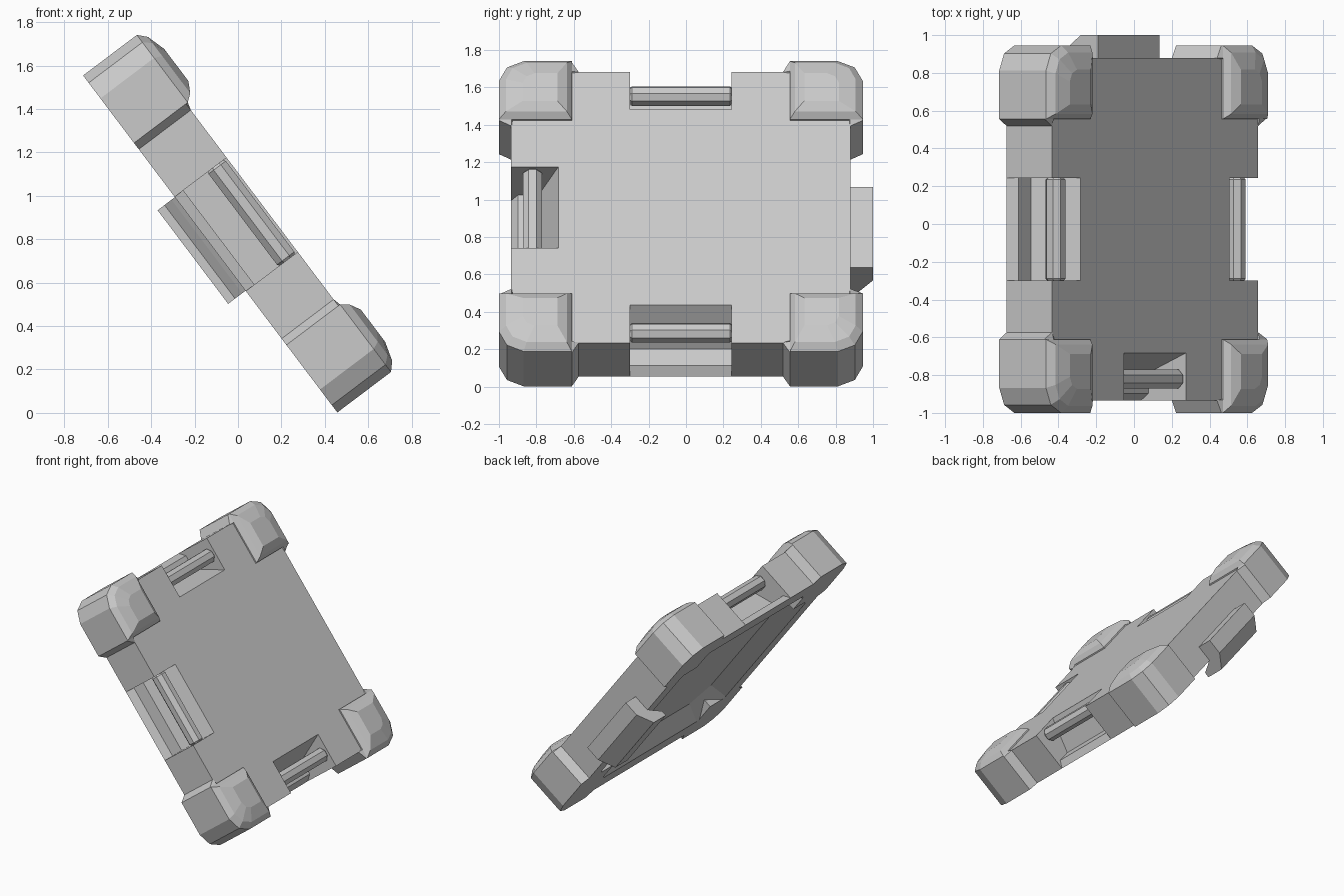
import bpy, bmesh, math
from mathutils import Matrix, Vector

if "Cube" in bpy.data.objects:
    bpy.data.objects.remove(bpy.data.objects["Cube"])

grey = bpy.data.materials.new("light_grey")
grey.use_nodes = True
colour = (0.59, 0.59, 0.59, 1)
grey.diffuse_color = colour
grey.node_tree.nodes["Principled BSDF"].inputs["Base Color"].default_value = colour

# Leaning frame: first axis runs down the panel, third is its outward normal
lean = Matrix(((0.602, 0, 0.798, -0.128),
               (0, 1, 0, -0.0275),
               (-0.798, 0, 0.602, 0.778),
               (0, 0, 0, 1)))


def loft(name, rings, turn=0):
    """Skin a stack of equal rings, turn it in the panel plane, then lean it."""
    bm = bmesh.new()
    loops = [[bm.verts.new(Vector(p)) for p in ring] for ring in rings]
    n = len(loops[0])
    for a, b in zip(loops, loops[1:]):
        for i in range(n):
            j = (i + 1) % n
            bm.faces.new((a[i], a[j], b[j], b[i]))
    bm.faces.new(loops[0])
    bm.faces.new(loops[-1])
    bm.transform(lean @ Matrix.Rotation(turn, 4, "Z"))
    bmesh.ops.recalc_face_normals(bm, faces=bm.faces)
    mesh = bpy.data.meshes.new(name)
    bm.to_mesh(mesh)
    bm.free()
    mesh.materials.append(grey)
    obj = bpy.data.objects.new(name, mesh)
    bpy.context.collection.objects.link(obj)
    return obj


def square(r, w):
    return [(-r, -r, w), (r, -r, w), (r, r, w), (-r, r, w)]


def clipped_square(r, c, w):
    return [(r, -c, w), (r, c, w), (c, r, w), (-c, r, w),
            (-r, c, w), (-r, -c, w), (-c, -r, w), (c, -r, w)]


def prism(profile, half):
    return [[(a, side * half, w) for a, w in profile] for side in (-1, 1)]


def cut(target, cutter):
    mod = target.modifiers.new("cut", "BOOLEAN")
    mod.operation = "DIFFERENCE"
    mod.solver = "EXACT"
    mod.object = cutter
    bpy.context.view_layer.objects.active = target
    bpy.ops.object.modifier_apply(modifier=mod.name)
    bpy.data.objects.remove(cutter)


# Main panel with a shallow clipped-corner hollow underneath
panel = loft("panel", [square(0.9075, 0), square(0.9075, 0.3)])
cut(panel, loft("hollow_cutter", [clipped_square(0.78, 0.58, -0.02),
                                  clipped_square(0.61, 0.47, 0.1)]))

# Grip pockets with an octagonal bar on three sides
pocket = [(0.63, 0.36), (0.76, 0.05), (0.87, 0.05), (0.93, -0.03),
          (1.0, -0.03), (1.0, 0.36)]
sides = {"lower": 0, "upper": math.pi, "front": -math.pi / 2}
for side, turn in sides.items():
    cut(panel, loft("pocket_cutter", prism(pocket, 0.272), turn))
    rings = []
    for along, r in ((-0.274, 0.044), (-0.262, 0.054), (0.262, 0.054), (0.274, 0.044)):
        angles = [math.radians(22.5 + 45 * i) for i in range(8)]
        rings.append([(0.793 + r * math.cos(t), along, 0.238 + r * math.sin(t))
                      for t in angles])
    loft(side + "_grip_bar", rings, turn)

# Chunky bevelled corner guards, flared where they meet the panel sides
near, far, flare = 0.583, 0.9725, 0.545
plan = [(near, near), (near, 0.9), (flare, 0.905), (near, far), (0.84, far),
        (0.93, 0.93), (far, 0.84), (far, near), (0.905, flare), (0.9, near)]
levels = [(0.31, near, far), (0.345, 0.61, 0.935), (0.372, 0.66, 0.845)]


def fit(p, lo, hi):
    return lo + (max(p, near) - near) / (far - near) * (hi - lo)


for i in range(4):
    rings = [[(a, b, w) for a, b in plan] for w in (0, 0.3)]
    rings += [[(fit(a, lo, hi), fit(b, lo, hi), w) for a, b in plan]
              for w, lo, hi in levels]
    loft("corner_guard_%d" % (i + 1), rings, i * math.pi / 2)

# Hooked latch on the back edge
hook = [(0.9, 0.125), (1.0275, 0.125), (1.0275, 0.01), (0.945, -0.1),
        (0.8, -0.1), (0.8, -0.06), (0.87, -0.02), (0.9, 0.0)]
loft("latch", prism(hook, 0.27), math.pi / 2)
